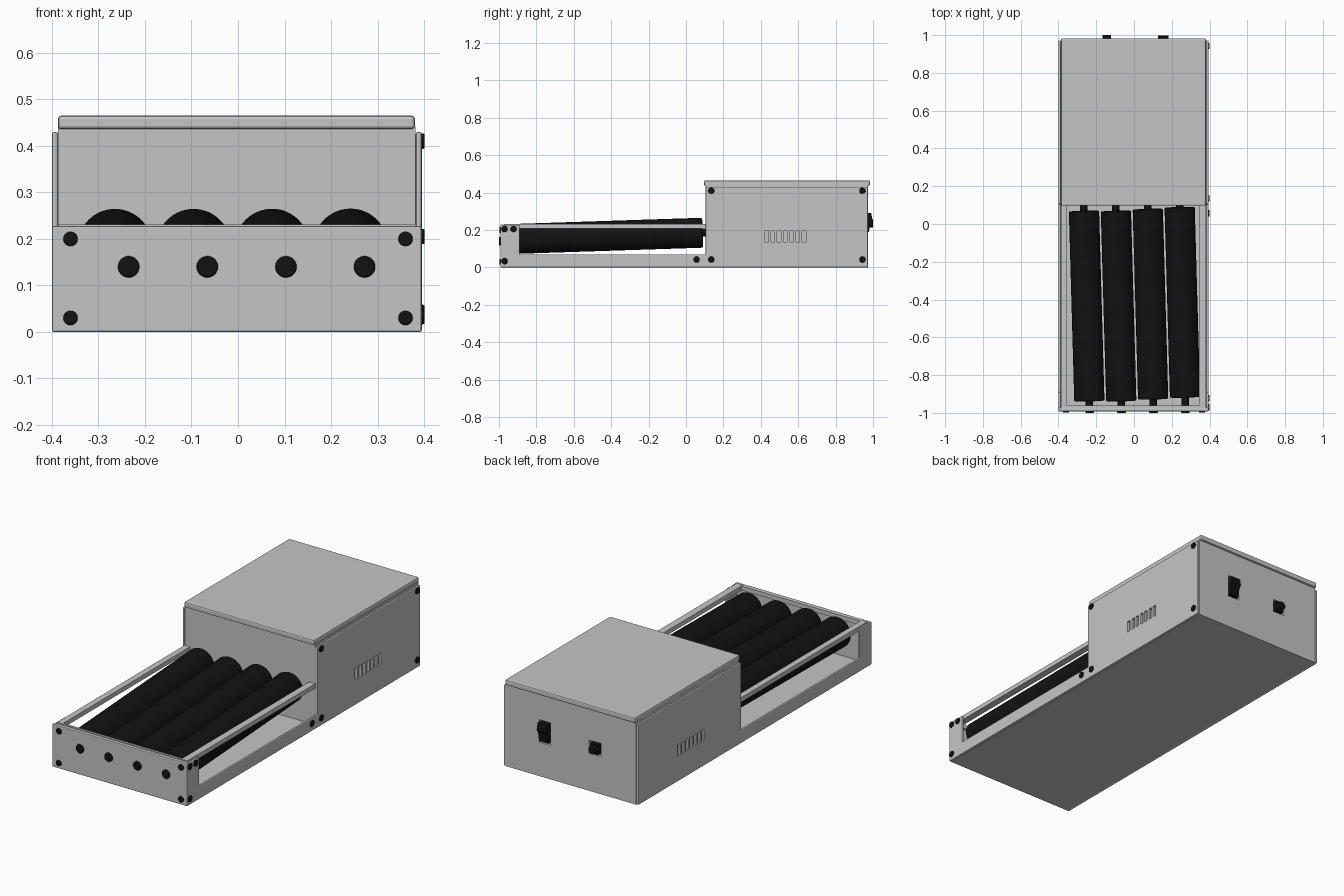
import bpy, bmesh, math
from mathutils import Vector

if "Cube" in bpy.data.objects:
    bpy.data.objects.remove(bpy.data.objects["Cube"])


def material(name, rgb):
    m = bpy.data.materials.new(name)
    m.diffuse_color = (*rgb, 1)
    m.use_nodes = True
    m.node_tree.nodes["Principled BSDF"].inputs["Base Color"].default_value = m.diffuse_color
    return m


GREY = material("light grey", (0.56, 0.56, 0.56))
BLACK = material("black", (0.006, 0.006, 0.006))
XL, XR, T = -0.40, 0.395, 0.013      # outer side faces and panel thickness


def finish(name, bm, mat, bevel=0.0, smooth=False, segments=2):
    bmesh.ops.recalc_face_normals(bm, faces=bm.faces)
    me = bpy.data.meshes.new(name)
    bm.to_mesh(me)
    bm.free()
    me.materials.append(mat)
    if smooth:
        me.shade_smooth()
        me.set_sharp_from_angle(angle=math.radians(35))
    ob = bpy.data.objects.new(name, me)
    bpy.context.collection.objects.link(ob)
    if bevel:
        b = ob.modifiers.new("bevel", 'BEVEL')
        b.width, b.segments, b.limit_method = bevel, segments, 'ANGLE'
    return ob


def add_box(bm, x, y, z):
    vs = bmesh.ops.create_cube(bm, size=1)["verts"]
    for v in vs:
        v.co = [lo + (c + 0.5) * (hi - lo) for c, (lo, hi) in zip(v.co, (x, y, z))]


def boxes(name, specs, mat=GREY, bevel=0.0):
    bm = bmesh.new()
    for s in specs:
        add_box(bm, *s)
    return finish(name, bm, mat, bevel)


def extrude_x(name, profile, x0, x1, mat, bevel=0.0):
    bm = bmesh.new()
    f = bm.faces.new([bm.verts.new((x0, y, z)) for y, z in profile])
    r = bmesh.ops.extrude_face_region(bm, geom=[f])
    vs = [g for g in r["geom"] if isinstance(g, bmesh.types.BMVert)]
    bmesh.ops.translate(bm, verts=vs, vec=(x1 - x0, 0, 0))
    return finish(name, bm, mat, bevel)


def rod(name, a, b, r, mat=BLACK, bevel=0.0, sides=48):
    a, b = Vector(a), Vector(b)
    bm = bmesh.new()
    bmesh.ops.create_cone(bm, cap_ends=True, segments=sides, radius1=r, radius2=r,
                          depth=(b - a).length)
    ob = finish(name, bm, mat, bevel, smooth=True)
    ob.rotation_mode = 'QUATERNION'
    ob.rotation_quaternion = (b - a).to_track_quat('Z', 'Y')
    ob.location = (a + b) / 2
    return ob


def cut(target, cutter):
    m = target.modifiers.new("cut", 'BOOLEAN')
    m.operation, m.object, m.solver = 'DIFFERENCE', cutter, 'EXACT'
    cutter.hide_render = True
    cutter.hide_set(True)


# Side panels: low sill, front post and tall rear wall, with vent slots
side = [(-0.985, 0), (0.972, 0), (0.972, 0.43), (0.105, 0.43), (0.105, 0.07),
        (-0.89, 0.07), (-0.89, 0.225), (-0.985, 0.225)]
slots = boxes("vent_cutter", [((-0.5, 0.5), (y - 0.01, y + 0.01), (0.135, 0.195))
                              for y in (0.43 + 0.0335 * i for i in range(7))])
for name, x in (("left_side_panel", XL), ("right_side_panel", XR - T)):
    cut(extrude_x(name, side, x, x + T, GREY, 0.005), slots)

# Rear housing with switch and socket recesses, and its lid
body = boxes("rear_housing", [((XL + T, XR - T), (0.105, 0.972), (0.0, 0.442))])
recess = boxes("recess_cutter", [((0.118, 0.187), (0.955, 1.1), (0.18, 0.30)),
                                 ((-0.18, -0.11), (0.955, 1.1), (0.20, 0.27))])
cut(body, recess)
boxes("lid", [((-0.387, 0.38), (0.097, 0.983), (0.436, 0.465))], bevel=0.007)

# Tray floor, front panel and the rails round the opening
boxes("tray_floor", [((XL + T, XR - T), (-0.98, 0.106), (0.0, 0.012))])
boxes("front_panel", [((XL, XR), (-0.992, -0.972), (0.0, 0.228))], bevel=0.004)
boxes("tray_rails", [((-0.387, -0.355), (-0.973, 0.106), (0.208, 0.232)),
                     ((0.345, 0.382), (-0.973, 0.106), (0.208, 0.232)),
                     ((-0.355, 0.345), (-0.973, -0.96), (0.208, 0.231))])

# Four slightly tilted rollers with shafts and front end caps
ends = [(-0.937, 0.068), (-0.937, 0.068), (-0.927, 0.078), (-0.917, 0.088)]
for i, (y0, y1) in enumerate(ends):
    front = Vector((-0.235 + 0.169 * i, -0.985, 0.150))
    back = Vector((-0.266 + 0.169 * i, 0.11, 0.186))

    def on_axis(y):
        return front.lerp(back, (y - front.y) / (back.y - front.y))
    rod(f"roller_{i + 1}", on_axis(y0), on_axis(y1), 0.08, bevel=0.006, sides=64)
    rod(f"shaft_{i + 1}", front, back, 0.02, sides=24)
    rod(f"roller_cap_{i + 1}", (front.x, -0.98, 0.14), (front.x, -1.0, 0.14),
        0.023, bevel=0.004, sides=32)

# Front and right side screws
for i, (x, z) in enumerate([(-0.36, 0.2), (0.36, 0.2), (-0.36, 0.03), (0.36, 0.03)]):
    rod(f"front_screw_{i + 1}", (x, -0.98, z), (x, -0.998, z), 0.0155, bevel=0.003, sides=24)
side_screws = [(-0.97, 0.205), (-0.922, 0.205), (-0.97, 0.033), (0.057, 0.042),
               (0.135, 0.042), (0.135, 0.41), (0.943, 0.41), (0.943, 0.042)]
for i, (y, z) in enumerate(side_screws):
    rod(f"side_screw_{i + 1}", (XR - 0.005, y, z), (0.401, y, z), 0.0165, bevel=0.003, sides=24)

# Rear rocker switch and power socket
extrude_x("rocker_switch", [(0.95, 0.19), (0.978, 0.19), (0.985, 0.24), (0.997, 0.255),
                            (0.99, 0.29), (0.95, 0.29)], 0.127, 0.182, BLACK)
boxes("socket_block", [((-0.168, -0.122), (0.95, 0.98), (0.208, 0.262))], BLACK)
rod("power_socket", (-0.145, 0.95, 0.235), (-0.145, 1.0, 0.235), 0.022, bevel=0.003, sides=24)
